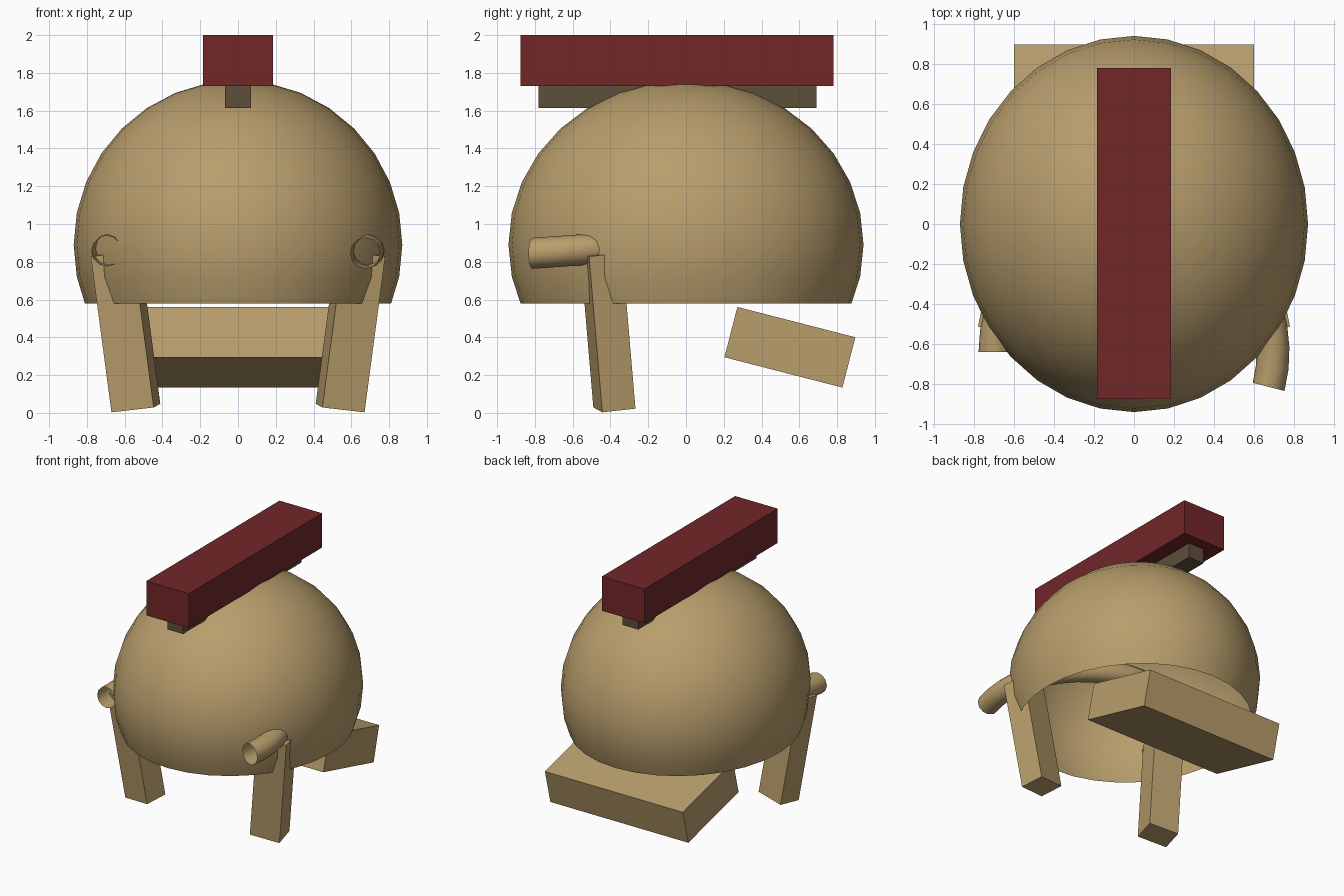
import bpy, bmesh, math
from mathutils import Matrix, Vector

if "Cube" in bpy.data.objects:
    bpy.data.objects.remove(bpy.data.objects["Cube"])


def material(name, rgb):
    m = bpy.data.materials.new(name)
    m.diffuse_color = (*rgb, 1)
    m.use_nodes = True
    m.node_tree.nodes["Principled BSDF"].inputs["Base Color"].default_value = m.diffuse_color
    return m


TAN = material("tan", (0.48, 0.34, 0.15))
RED = material("dark_red", (0.17, 0.02, 0.022))
BROWN = material("dark_brown", (0.11, 0.078, 0.042))


def add(name, bm, mat, smooth=False):
    me = bpy.data.meshes.new(name)
    bm.to_mesh(me)
    bm.free()
    ob = bpy.data.objects.new(name, me)
    bpy.context.collection.objects.link(ob)
    me.materials.append(mat)
    for p in me.polygons:
        p.use_smooth = smooth
    return ob


def box(name, centre, size, mat, rot=Matrix()):
    bm = bmesh.new()
    m = Matrix.Translation(centre) @ rot @ Matrix.Diagonal((*size, 1))
    bmesh.ops.create_cube(bm, size=1, matrix=m)
    return add(name, bm, mat)


# Domed body: stretched sphere, sliced open at the bottom
bm = bmesh.new()
bmesh.ops.create_uvsphere(bm, u_segments=32, v_segments=16, radius=1,
                          matrix=Matrix.Translation((0, 0, 0.89)) @ Matrix.Diagonal((0.87, 0.94, 0.87, 1)))
bmesh.ops.bisect_plane(bm, geom=bm.verts[:] + bm.edges[:] + bm.faces[:],
                       plane_co=(0, 0, 0.58), plane_no=(0, 0, 1), clear_inner=True)
add("dome_body", bm, TAN, True)

# Crest and the strip below it
box("crest", (0, -0.0475, 1.865), (0.37, 1.655, 0.27), RED)
box("crest_base", (0, -0.045, 1.675), (0.136, 1.47, 0.12), BROWN)

# Tilted back foot
box("back_foot", (0, 0.55, 0.3475), (1.2, 0.645, 0.275), TAN,
    Matrix.Rotation(math.radians(-14.4), 4, 'X'))

# Front legs: boxes splayed outwards, mirrored
up = Vector((0.133, -0.085, 1)).normalized()
side = Vector((0.225, 0.045, 0))
side = (side - up * side.dot(up)).normalized()
back = up.cross(side)
rot = Matrix((side, back, up)).transposed().to_4x4()
foot = Vector((0.67, -0.443, 0.003))
size = (0.23, 0.18, 0.835)
centre = foot - side * size[0] / 2 + back * size[1] / 2 + up * size[2] / 2
legs = box("front_legs", centre, size, TAN, rot)
legs.modifiers.new("mirror", 'MIRROR')

# Open-ended bent tube running through the body, both ends poking out in front
R, r, sides, steps = 0.695, 0.082, 12, 24
bm = bmesh.new()
rings = []
for i in range(steps + 1):
    a = math.radians(180 - 194.5 * i / steps)
    ring = []
    for j in range(sides):
        b = 2 * math.pi * j / sides
        d = R + r * math.cos(b)
        y = d * math.sin(a)
        ring.append(bm.verts.new((d * math.cos(a), y - 0.64, 0.857 + 0.07 * y + r * math.sin(b))))
    rings.append(ring)
for p, q in zip(rings, rings[1:]):
    for j in range(sides):
        k = (j + 1) % sides
        bm.faces.new((p[j], p[k], q[k], q[j]))
bmesh.ops.recalc_face_normals(bm, faces=bm.faces[:])
add("bent_tube", bm, TAN, True)
